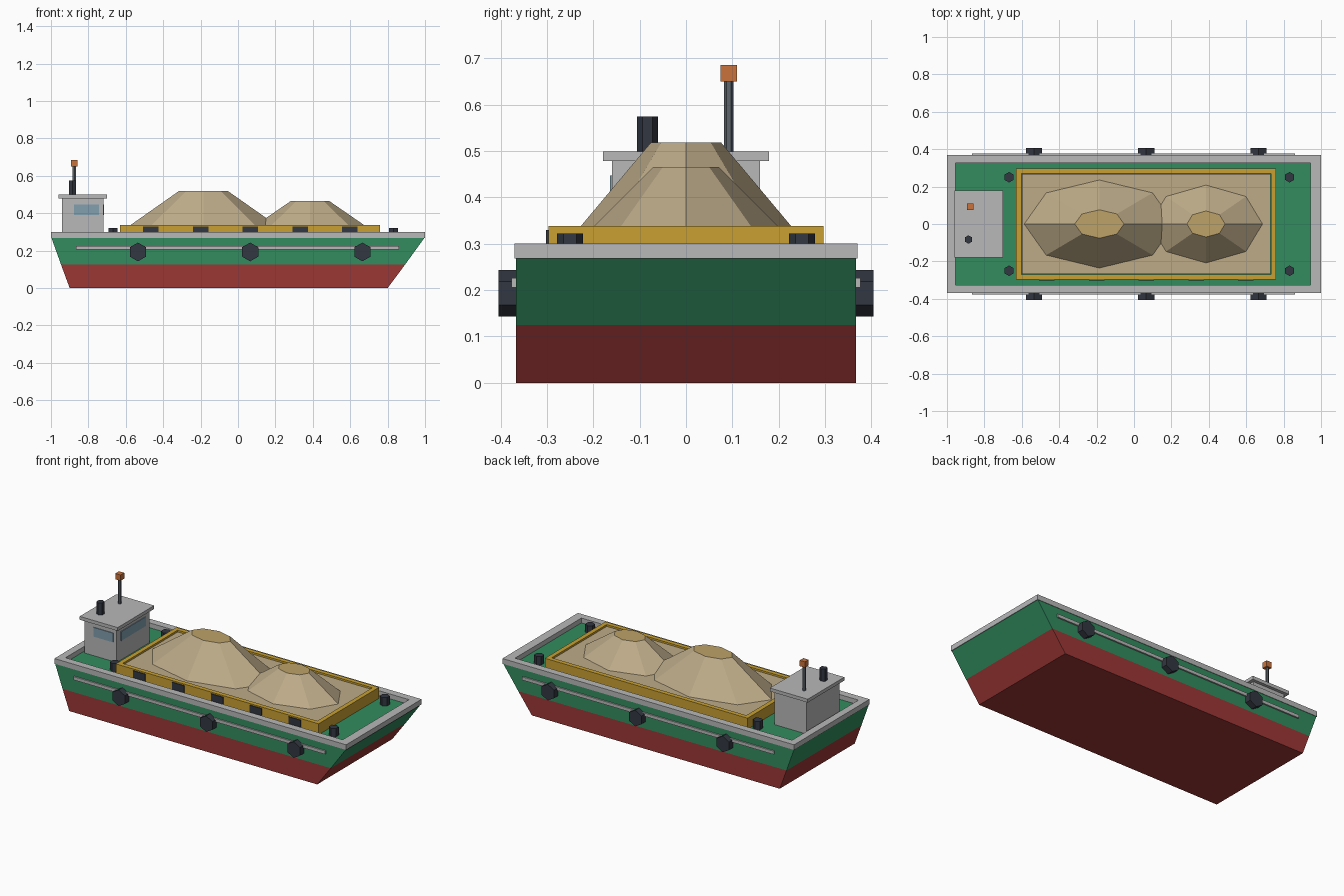
import bpy, bmesh, math

if "Cube" in bpy.data.objects:
    bpy.data.objects.remove(bpy.data.objects["Cube"])


def material(name, r, g, b):
    m = bpy.data.materials.new(name)
    m.diffuse_color = (r, g, b, 1)
    m.use_nodes = True
    m.node_tree.nodes["Principled BSDF"].inputs["Base Color"].default_value = m.diffuse_color
    return m


RED = material("red", 0.33, 0.038, 0.036)
GREEN = material("green", 0.032, 0.262, 0.114)
YELLOW = material("yellow", 0.58, 0.35, 0.032)
SAND = material("sand", 0.51, 0.41, 0.25)
OCHRE = material("ochre", 0.51, 0.36, 0.14)
DARK = material("dark", 0.032, 0.038, 0.053)
ORANGE = material("orange", 0.58, 0.17, 0.045)
GLASS = material("glass", 0.22, 0.35, 0.43)
STEEL = material("steel", 0.11, 0.13, 0.15)
GREY = material("grey", 0.48, 0.48, 0.49)


def make(name, verts, faces, *mats):
    mesh = bpy.data.meshes.new(name)
    mesh.from_pydata(verts, [], faces)
    bm = bmesh.new()
    bm.from_mesh(mesh)
    bmesh.ops.recalc_face_normals(bm, faces=bm.faces)
    bm.to_mesh(mesh)
    bm.free()
    for m in mats:
        mesh.materials.append(m)
    ob = bpy.data.objects.new(name, mesh)
    bpy.context.collection.objects.link(ob)
    return ob


def loft(name, loops, mat, closed=False):
    """Join equal-length vertex loops; cap the ends, or close into a ring."""
    n, k = len(loops[0]), len(loops)
    faces = []
    for i in range(k if closed else k - 1):
        a, b = i * n, (i + 1) % k * n
        faces += [(a + j, a + (j + 1) % n, b + (j + 1) % n, b + j) for j in range(n)]
    if not closed:
        faces += [tuple(range(n)), tuple(range((k - 1) * n, k * n))]
    return make(name, [v for loop in loops for v in loop], faces, mat)


def rect(x0, x1, y0, y1, z):
    return [(x0, y0, z), (x1, y0, z), (x1, y1, z), (x0, y1, z)]


def box(name, x0, x1, y0, y1, z0, z1, mat):
    return loft(name, [rect(x0, x1, y0, y1, z0), rect(x0, x1, y0, y1, z1)], mat)


def frame(name, outer, inner, z0, z1, mat):
    return loft(name, [rect(*outer, z0), rect(*outer, z1),
                       rect(*inner, z1), rect(*inner, z0)], mat, closed=True)


def ngon(cx, cy, z, rx, ry, n, start):
    return [(cx + rx * math.cos(start + math.tau * i / n),
             cy + ry * math.sin(start + math.tau * i / n), z) for i in range(n)]


def post(name, x, y, z0, z1, r, mat):
    h = math.pi / 2
    return loft(name, [ngon(x, y, z0, r, r, 6, h), ngon(x, y, z1, r, r, 6, h)], mat)


# Hull: raked red bottom and green topsides
W = 0.367
loft("hull_bottom", [rect(-0.9, 0.8, -W, W, 0), rect(-0.946, 0.893, -W, W, 0.125)], RED)
loft("hull_topsides", [rect(-0.946, 0.893, -W, W, 0.125),
                       rect(-0.998, 0.998, -W, W, 0.27)], GREEN)
frame("deck_rim", (-1, 1, -0.37, 0.37), (-0.955, 0.945, -0.325, 0.325), 0.268, 0.3, GREY)

# Rubbing strakes and hexagonal fenders on both sides
for side, s in (("front", -1), ("back", 1)):
    ys = sorted((s * 0.36, s * 0.376))
    box(f"rubbing_strake_{side}", -0.865, 0.86, *ys, 0.206, 0.226, GREY)
    for i, x in enumerate((-0.535, 0.065, 0.665)):
        loops = [[(px, y, pz) for px, pz, _ in ngon(x, 0.193, 0, 0.05, 0.05, 6, math.pi / 2)]
                 for y in (s * 0.36, s * 0.405)]
        loft(f"fender_{side}_{i + 1}", loops, DARK)

# Bollards at the deck corners
for x in (-0.668, 0.832):
    for y in (-0.25, 0.25):
        post("bollard", x, y, 0.265, 0.322, 0.028, DARK)

# Cargo hold coaming with dark brackets on the front
frame("hold_coaming", (-0.63, 0.76, -0.297, 0.297),
      (-0.602, 0.732, -0.269, 0.269), 0.265, 0.338, YELLOW)
for i in range(5):
    x = -0.466 + i * 0.266
    box(f"coaming_bracket_{i + 1}", x - 0.041, x + 0.041, -0.302, -0.29, 0.285, 0.33, DARK)

# Sand load: flat bed and two eight-sided heaps with ochre tops
box("sand_bed", -0.6, 0.73, -0.267, 0.267, 0.265, 0.328, SAND)
for name, x, rx, ry, tx, ty, top in (
        ("large_sand_heap", -0.185, 0.405, 0.237, 0.132, 0.076, 0.518),
        ("small_sand_heap", 0.385, 0.305, 0.21, 0.102, 0.07, 0.466)):
    heap = loft(name, [ngon(x, 0, 0.326, rx, ry, 8, 0), ngon(x, 0, top, tx, ty, 8, 0)], SAND)
    heap.data.materials.append(OCHRE)
    heap.data.polygons[-1].material_index = 1

# Wheelhouse
box("cabin", -0.94, -0.72, -0.16, 0.16, 0.265, 0.48, GREY)
box("cabin_roof", -0.96, -0.7, -0.179, 0.179, 0.478, 0.499, GREY)
box("side_window", -0.877, -0.743, -0.164, -0.155, 0.39, 0.447, GLASS)
box("forward_window", -0.725, -0.716, -0.12, 0.12, 0.39, 0.447, GLASS)

# Funnel, mast and lamp on the roof
post("funnel", -0.885, -0.083, 0.495, 0.574, 0.0225, DARK)
post("mast", -0.875, 0.092, 0.495, 0.655, 0.01, STEEL)
box("mast_lamp", -0.893, -0.857, 0.074, 0.11, 0.65, 0.686, ORANGE)
